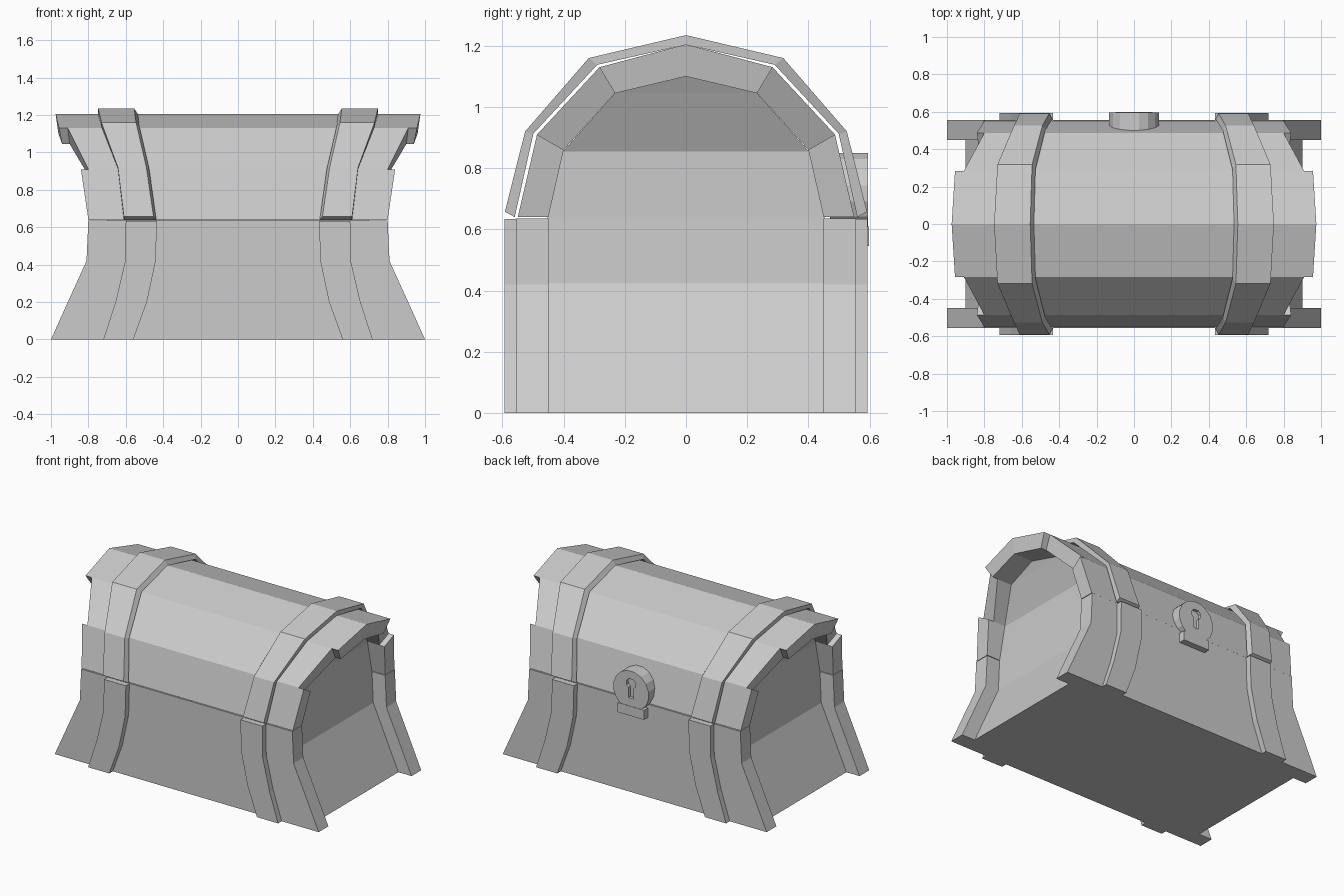
import bpy, bmesh, math

if "Cube" in bpy.data.objects:
    bpy.data.objects.remove(bpy.data.objects["Cube"])

def loft(name, sections):
    """Closed solid through equal-length point rings."""
    bm = bmesh.new()
    rings = [[bm.verts.new(p) for p in s] for s in sections]
    n = len(rings[0])
    for a, b in zip(rings, rings[1:]):
        for i in range(n):
            j = (i + 1) % n
            bm.faces.new((a[i], a[j], b[j], b[i]))
    bm.faces.new(rings[0])
    bm.faces.new(rings[-1])
    bmesh.ops.recalc_face_normals(bm, faces=bm.faces)
    me = bpy.data.meshes.new(name)
    bm.to_mesh(me)
    bm.free()
    ob = bpy.data.objects.new(name, me)
    bpy.context.collection.objects.link(ob)
    return ob

def rect(z, x0, x1, y0, y1):
    return [(x0, y0, z), (x1, y0, z), (x1, y1, z), (x0, y1, z)]

def prism(name, outline, y0, y1):
    return loft(name, [[(x, y, z) for x, z in outline] for y in (y0, y1)])

def disc(r, cz, n):
    return [(r * math.cos((i + .5) * 2 * math.pi / n),
             cz + r * math.sin((i + .5) * 2 * math.pi / n)) for i in range(n)]

# Recessed core: floor, end panels and inside of the lid
core = [(0, .9, .452), (.425, .71, .452), (.64, .70, .452),
        (.855, .70, .402), (1.045, .79, .232), (1.102, .82, .002)]
loft("chest_core", [rect(z, -x, x, -y, y) for z, x, y in core])

# Flared front and back boards
board = [(0, 1.0), (.2, .91), (.42, .81), (.636, .80)]
for s, side in ((-1, "front"), (1, "back")):
    loft(side + "_board", [rect(z, -x, x, s * .45, s * .555) for z, x in board])

# Lid planks: (outer y, z), (inner y, z) stations from rim to ridge
arch = [((.55, .64), (.45, .64)), ((.487, .91), (.40, .86)),
        ((.283, 1.13), (.232, 1.045)), ((0, 1.205), (0, 1.10))]

def plank_section(station, s, xo, xi):
    (yo, zo), (yi, zi) = station
    return [(-xo, s * yo, zo), (xo, s * yo, zo), (xi, s * yi, zi), (-xi, s * yi, zi)]

for s, side in ((-1, "front"), (1, "back")):
    loft(side + "_lower_lid_plank", [plank_section(arch[0], s, .80, .80),
                                     plank_section(arch[1], s, .84, .83)])
    loft(side + "_upper_lid_plank", [plank_section(arch[1], s, .80, .79),
                                     plank_section(arch[2], s, .91, .90)])
loft("top_lid_plank", [plank_section(arch[2], -1, .957, .94),
                       plank_section(arch[3], 1, .975, .96),
                       plank_section(arch[2], 1, .957, .94)])

# Arched lid straps: outer y,z / inner y,z / inner-edge x base, top / outer-edge x
strap = [(.592, .658, .56, .64, .437, .452, .61),
         (.526, .92, .499, .913, .475, .49, .642),
         (.318, 1.16, .29, 1.138, .527, .545, .73),
         (0, 1.235, 0, 1.204, .535, .555, .748)]

def strap_section(st, sx, sy):
    yo, zo, yi, zi, xb, xt, xe = st
    return [(sx * xb, sy * yi, zi), (sx * xt, sy * yo, zo),
            (sx * xe, sy * yo, zo), (sx * xe, sy * yi, zi)]

low = [(0, .56, .72), (.2, .487, .655), (.42, .44, .603), (.634, .434, .60)]
for sx, hand in ((-1, "left"), (1, "right")):
    loft(hand + "_lid_strap",
         [strap_section(st, sx, -1) for st in strap] +
         [strap_section(st, sx, 1) for st in strap[-2::-1]])
    # Flared straps on the boards
    for sy, side in ((-1, "front"), (1, "back")):
        loft(f"{hand}_{side}_lower_strap",
             [rect(z, sx * a, sx * b, sy * .55, sy * .594) for z, a, b in low])

# Lock: round plate with keyhole recess, and a hasp below it
plate = prism("lock_plate", disc(.135, .717, 16), .47, .595)
prism("lock_hasp", [(-.1, .545), (.1, .545), (.1, .61), (-.1, .61)], .54, .598)
keyhole = [(.018, .735), (.034, .75), (.036, .775), (.018, .795),
           (-.018, .795), (-.036, .775), (-.034, .75), (-.018, .735),
           (-.018, .665), (.018, .665)]
cutter = prism("keyhole_cutter", keyhole, .575, .65)
cutter.hide_render = True
cutter.hide_set(True)
cut = plate.modifiers.new("keyhole", 'BOOLEAN')
cut.operation = 'DIFFERENCE'
cut.solver = 'EXACT'
cut.object = cutter
